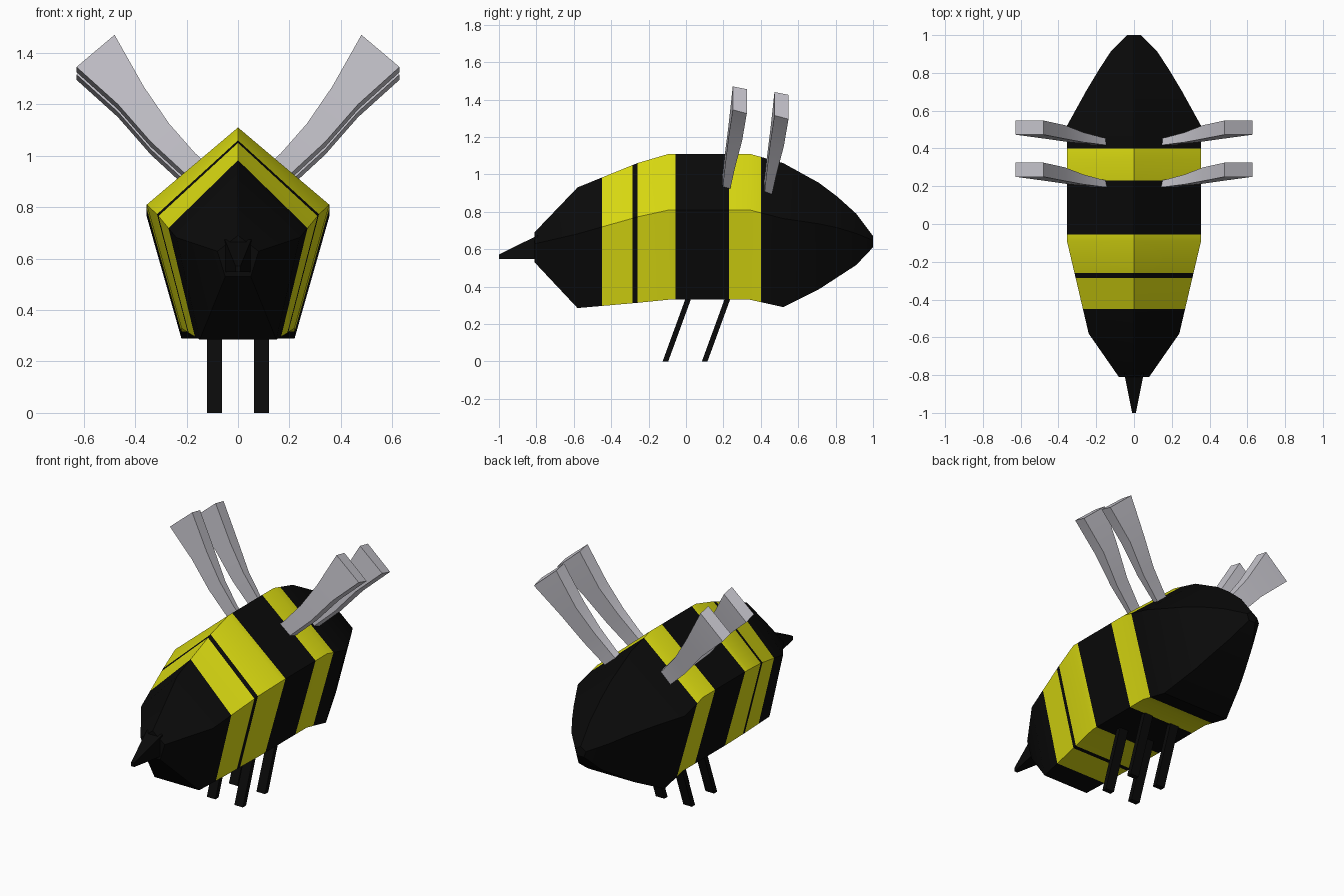
import bpy, bmesh, math

if "Cube" in bpy.data.objects:
    bpy.data.objects.remove(bpy.data.objects["Cube"])


def material(name, rgb):
    m = bpy.data.materials.new(name)
    m.diffuse_color = (*rgb, 1)
    m.use_nodes = True
    m.node_tree.nodes["Principled BSDF"].inputs["Base Color"].default_value = m.diffuse_color
    return m


BLACK = material("black", (0.003, 0.003, 0.003))
YELLOW = material("yellow", (0.74, 0.74, 0.006))
GREY = material("wing grey", (0.58, 0.57, 0.62))


def loft(name, rings, mats, angle, pick=None):
    """Skin a list of point rings, cap both ends, colour by a rule."""
    bm = bmesh.new()
    loops = [[bm.verts.new(p) for p in ring] for ring in rings]
    n = len(rings[0])
    for a, b in zip(loops, loops[1:]):
        for i in range(n):
            j = (i + 1) % n
            bm.faces.new((a[i], a[j], b[j], b[i]))
    bm.faces.new(loops[0])
    bm.faces.new(loops[-1])
    bmesh.ops.recalc_face_normals(bm, faces=bm.faces)
    if pick:
        for f in bm.faces:
            f.material_index = pick(f.calc_center_median())
    me = bpy.data.meshes.new(name)
    bm.to_mesh(me)
    bm.free()
    ob = bpy.data.objects.new(name, me)
    bpy.context.collection.objects.link(ob)
    for m in mats:
        me.materials.append(m)
    bpy.ops.object.select_all(action='DESELECT')
    ob.select_set(True)
    bpy.context.view_layer.objects.active = ob
    bpy.ops.object.shade_smooth_by_angle(angle=math.radians(angle))
    return ob


# Body: pentagon sections (y, bottom z, top z, half width)
stations = [(-0.81, 0.53, 0.69, 0.08), (-0.58, 0.285, 0.93, 0.24),
            (-0.26, 0.313, 1.06, 0.315), (-0.09, 0.33, 1.11, 0.355),
            (0.34, 0.33, 1.11, 0.355), (0.52, 0.29, 1.06, 0.355),
            (0.71, 0.385, 0.955, 0.25), (0.81, 0.45, 0.88, 0.19),
            (0.91, 0.515, 0.79, 0.125), (1.0, 0.61, 0.67, 0.035)]
stripes = [(-0.45, -0.285), (-0.26, -0.055), (0.23, 0.40)]


def section(y):
    for a, b in zip(stations, stations[1:]):
        if a[0] <= y <= b[0]:
            t = (y - a[0]) / (b[0] - a[0])
            return [p + (q - p) * t for p, q in zip(a, b)]


def pentagon(y):
    _, lo, hi, w = section(y)
    mid = lo + 0.615 * (hi - lo)
    return [(0, y, hi), (w, y, mid), (0.62 * w, y, lo),
            (-0.62 * w, y, lo), (-w, y, mid)]


ys = sorted({s[0] for s in stations} | {y for s in stripes for y in s})
loft("striped_body", [pentagon(y) for y in ys], [BLACK, YELLOW], 30,
     lambda c: int(any(a < c.y < b for a, b in stripes)))

# Stinger
loft("stinger", [[(-w, y, 0.548), (w, y, 0.548), (w, y, top), (-w, y, top)]
                 for y, w, top in ((-1, 0.01, 0.572), (-0.79, 0.052, 0.675))],
     [BLACK], 30)

# Wings: inner x,z, outer x,z, front y, back y
wing = [(0.10, 0.95, 0.16, 0.88, 0.19, 0.225),
        (0.167, 1.01, 0.21, 0.935, 0.197, 0.235),
        (0.268, 1.125, 0.34, 1.055, 0.21, 0.262),
        (0.366, 1.268, 0.467, 1.20, 0.228, 0.30),
        (0.48, 1.47, 0.628, 1.345, 0.25, 0.325)]
for side, s in (("left", -1), ("right", 1)):
    for place, dy, dz in (("front", 0, 0), ("rear", 0.223, -0.03)):
        rings = [[(s * xi, y0 + dy, zi + dz), (s * xo, y0 + dy, zo + dz),
                  (s * xo, y1 + dy, zo + dz - 0.02), (s * xi, y1 + dy, zi + dz - 0.015)]
                 for xi, zi, xo, zo, y0, y1 in wing]
        loft(f"{place}_{side}_wing", rings, [GREY], 35)

    # Legs: slanted square bars
    for place, y in (("front", -0.11), ("rear", 0.10)):
        rings = [[(s * x, y + d + dy, z) for x, d in
                  ((0.063, -0.015), (0.12, -0.015), (0.12, 0.015), (0.063, 0.015))]
                 for dy, z in ((0, 0), (0.135, 0.37))]
        loft(f"{place}_{side}_leg", rings, [BLACK], 30)
